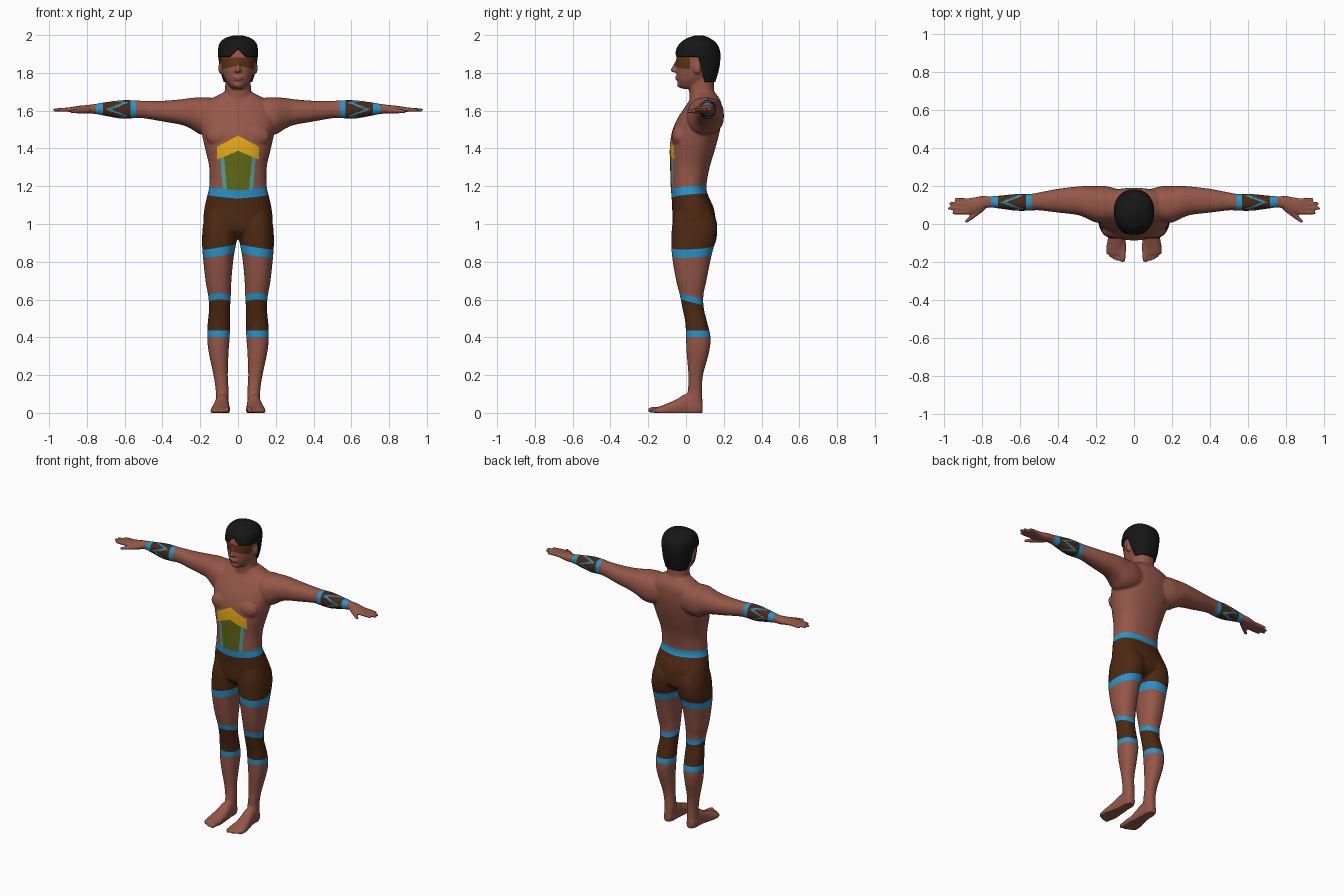
import bpy, bmesh, math
from mathutils import Vector, Matrix

if "Cube" in bpy.data.objects:
    bpy.data.objects.remove(bpy.data.objects["Cube"])

COLOURS = {
    "skin": (0.30, 0.095, 0.065), "shorts_brown": (0.075, 0.022, 0.006),
    "band_blue": (0.02, 0.30, 0.60), "yellow": (0.80, 0.40, 0.01),
    "olive": (0.125, 0.14, 0.008), "teal": (0.08, 0.36, 0.34),
    "mask_brown": (0.12, 0.035, 0.008), "hair_black": (0.008, 0.008, 0.008),
}
NAMES = list(COLOURS)
MATS = []
for name, c in COLOURS.items():
    m = bpy.data.materials.new(name)
    m.diffuse_color = (*c, 1)
    m.use_nodes = True
    m.node_tree.nodes["Principled BSDF"].inputs["Base Color"].default_value = m.diffuse_color
    MATS.append(m)


def loft(bm, axis, rows, s=1, n=32, steps=5, e=2.25):
    """Skin along an axis; row = (t, u_min, u_max, v_min, v_max)."""
    rows = [Vector(r) for r in rows]
    path = []
    for i in range(len(rows) - 1):
        p0, p1 = rows[max(i - 1, 0)], rows[i]
        p2, p3 = rows[i + 1], rows[min(i + 2, len(rows) - 1)]
        for k in range(steps):
            t = k / steps
            path.append(0.5 * (2 * p1 + (p2 - p0) * t + (2 * p0 - 5 * p1 + 4 * p2 - p3) * t ** 2
                               + (3 * p1 - p0 - 3 * p2 + p3) * t ** 3))
    path.append(rows[-1])
    rings = []
    for t, u0, u1, v0, v1 in path:
        ring = []
        for j in range(n):
            a = 2 * math.pi * j / n
            c, d = math.cos(a), math.sin(a)
            u = (u0 + u1) / 2 + (u1 - u0) / 2 * math.copysign(abs(c) ** (2 / e), c)
            v = (v0 + v1) / 2 + (v1 - v0) / 2 * math.copysign(abs(d) ** (2 / e), d)
            x, y, z = {"x": (t, u, v), "y": (u, t, v), "z": (u, v, t)}[axis]
            ring.append(bm.verts.new((x * s, y, z)))
        rings.append(ring)
    for a, b in zip(rings, rings[1:]):
        for j in range(n):
            bm.faces.new((a[j], a[(j + 1) % n], b[(j + 1) % n], b[j]))
    bm.faces.new(rings[0])
    bm.faces.new(rings[-1])


def sym(rows):
    """Rows (z, half_width, y_front, y_back) centred on x = 0."""
    return [(z, -w, w, f, b) for z, w, f, b in rows]


def blob(bm, c, r, rot=None):
    m = Matrix.Translation(c) @ (rot or Matrix()) @ Matrix.Diagonal((*r, 1))
    bmesh.ops.create_uvsphere(bm, u_segments=20, v_segments=14, radius=1, matrix=m)


def rod(bm, p, q, r1, r2):
    """Round-ended digit."""
    p, q = Vector(p), Vector(q)
    d = q - p
    m = Matrix.Translation((p + q) / 2) @ d.to_track_quat("Z", "Y").to_matrix().to_4x4()
    bmesh.ops.create_cone(bm, cap_ends=True, segments=16, radius1=r1, radius2=r2, depth=d.length, matrix=m)
    blob(bm, p, (r1,) * 3)
    blob(bm, q, (r2,) * 3)


def level(p, plane):
    a, b, c, d = plane          # plane mirrored in x: a|x| + by + cz = d
    return a * abs(p.x) + b * p.y + c * p.z - d


def cut(bm, plane, test=lambda p: True):
    """Cut clean edges along a mirrored plane."""
    a, b, c, d = plane
    for s in (1, -1):
        faces = [f for f in bm.faces if f.verts[0].co.x * s > -0.02
                 and abs(level(f.verts[0].co, plane)) < 0.03 and test(f.verts[0].co)]
        geom = set(faces)
        for f in faces:
            geom.update(f.verts)
            geom.update(f.edges)
        no = Vector((a * s, b, c))
        bmesh.ops.bisect_plane(bm, geom=list(geom), plane_no=no,
                               plane_co=no * (d / no.length_squared), dist=1e-5)
        if a == 0:
            # an unmirrored plane still needs the other half cut
            continue


def make(name, bm):
    bmesh.ops.recalc_face_normals(bm, faces=bm.faces)
    me = bpy.data.meshes.new(name)
    bm.to_mesh(me)
    bm.free()
    for m in MATS:
        me.materials.append(m)
    ob = bpy.data.objects.new(name, me)
    bpy.context.collection.objects.link(ob)
    return ob


# ---- body volumes ----
bm = bmesh.new()
# torso and neck
loft(bm, "z", sym([(0.92, .08, -.02, .10), (0.96, .15, -.062, .15), (1.0, .182, -.072, .158),
                   (1.08, .178, -.073, .148), (1.15, .163, -.077, .118), (1.2, .152, -.081, .108),
                   (1.3, .152, -.084, .125), (1.4, .174, -.086, .155), (1.48, .192, -.076, .176),
                   (1.55, .20, -.05, .188), (1.61, .195, -.012, .19), (1.645, .175, .012, .185),
                   (1.672, .125, .025, .172), (1.70, .07, .03, .15)]), n=48)
loft(bm, "z", sym([(1.6, .08, .02, .16), (1.68, .071, .018, .152), (1.73, .068, .015, .148),
                   (1.79, .066, .02, .15)]))
# head, nose, lips, brow
loft(bm, "z", sym([(1.716, .026, -.022, .05), (1.73, .046, -.036, .09), (1.765, .07, -.046, .13),
                   (1.81, .085, -.049, .155), (1.86, .093, -.052, .165), (1.91, .094, -.046, .165),
                   (1.955, .08, -.018, .14), (1.98, .04, .03, .1)]))
rod(bm, (0, -.05, 1.855), (0, -.068, 1.815), .009, .013)
blob(bm, (0, -.054, 1.81), (.02, .016, .01))
blob(bm, (0, -.047, 1.779), (.027, .012, .006))
blob(bm, (0, -.045, 1.767), (.024, .012, .007))
blob(bm, (0, -.034, 1.738), (.026, .014, .016))
for s in (1, -1):
    blob(bm, (s * .092, .06, 1.825), (.012, .02, .033))
    blob(bm, (s * .085, -.034, 1.465), (.085, .042, .06))       # chest
    blob(bm, (s * .088, .098, .985), (.085, .068, .09))         # buttock
    # arm and palm
    loft(bm, "x", [(.04, .05, .17, 1.50, 1.64), (.14, .01, .198, 1.475, 1.668),
                   (.2, .008, .2, 1.475, 1.67), (.25, .03, .2, 1.505, 1.667),
                   (.3, .048, .197, 1.525, 1.66), (.4, .06, .185, 1.543, 1.652),
                   (.5, .072, .166, 1.56, 1.652), (.55, .07, .158, 1.56, 1.655),
                   (.62, .07, .158, 1.558, 1.655), (.7, .08, .15, 1.572, 1.645),
                   (.76, .087, .146, 1.583, 1.635), (.8, .075, .148, 1.584, 1.63),
                   (.84, .057, .14, 1.587, 1.626), (.88, .052, .136, 1.591, 1.62),
                   (.905, .056, .132, 1.595, 1.616)], s)
    # fingers and thumb
    for y0, y1, tip in ((.124, .13, .938), (.104, .107, .965), (.083, .083, .972), (.062, .058, .948)):
        rod(bm, (s * .87, y0, 1.607), (s * tip, y1, 1.604), .0125, .009)
    rod(bm, (s * .80, .085, 1.602), (s * .845, .045, 1.598), .019, .014)
    rod(bm, (s * .845, .045, 1.598), (s * .882, .014, 1.595), .014, .009)
    # leg
    loft(bm, "z", [(1.08, .04, .165, -.05, .13), (1.0, .004, .184, -.072, .162),
                   (.93, .004, .19, -.077, .163), (.87, .015, .189, -.077, .145),
                   (.8, .026, .183, -.07, .128), (.7, .035, .172, -.052, .108),
                   (.62, .038, .158, -.032, .092), (.55, .042, .153, -.018, .095),
                   (.48, .042, .16, -.004, .112), (.4, .044, .163, .0, .13),
                   (.32, .05, .155, .003, .122), (.2, .054, .13, .013, .09),
                   (.12, .05, .118, .01, .085), (.06, .05, .118, .0, .087),
                   (.02, .055, .113, .0, .085)], s)
    # foot and toes
    loft(bm, "y", [(.088, .065, .105, .0, .05), (.06, .052, .118, -.02, .085),
                   (0, .048, .122, -.02, .1), (-.05, .045, .132, -.02, .072),
                   (-.1, .044, .142, -.02, .05), (-.14, .046, .145, -.015, .034),
                   (-.16, .052, .135, -.005, .028)], s)
    for x0, tip, r in ((.06, -.187, .015), (.085, -.185, .0105), (.105, -.177, .010),
                       (.122, -.166, .0095), (.137, -.152, .009)):
        rod(bm, (s * (x0 - .003), -.11, r + .005), (s * x0, tip, r), r + .002, r)
body = make("body", bm)

# fuse into one smooth skin
rm = body.modifiers.new("fuse", "REMESH")
rm.mode, rm.voxel_size = "VOXEL", 0.006
sm = body.modifiers.new("relax", "SMOOTH")
sm.factor, sm.iterations = 0.5, 5
skin = bpy.data.meshes.new_from_object(body.evaluated_get(bpy.context.evaluated_depsgraph_get()))
body.modifiers.clear()
body.data = skin
skin.materials.clear()
for m in MATS:
    skin.materials.append(m)

# ---- painted clothing: planes cut into the skin, then coloured ----
BELT = [(-.08, -.1, 1, d) for d in (1.142, 1.186)]
HEM = [(.16, -.05, 1, d) for d in (.85, .895)]
KNEE = [(0, .25, 1, d) for d in (.405, .437, .593, .625)]
KNEE[0], KNEE[1] = (0, 0, 1, .403), (0, 0, 1, .437)
CUFF = [(1, 0, 0, d) for d in (.54, .568, .715, .752)]
CHEST = [(.53, 0, 1, 1.468), (.42, 0, 1, 1.387), (1, 0, -.09, -.048), (1, 0, -.09, -.027), (1, 0, 0, .11)]
MASK = [(0, 0, 1, 1.882), (.25, 0, 1, 1.84), (0, 1, 0, .02)]

bm = bmesh.new()
bm.from_mesh(skin)
for v in bm.verts:
    v.co.z = max(v.co.z, 0)
for pl in BELT + HEM + KNEE:
    cut(bm, pl, lambda p: p.z < 1.3)
for pl in CUFF:
    cut(bm, pl)
for pl in CHEST:
    cut(bm, pl, lambda p: p.y < 0 and 1.1 < p.z < 1.5)
for pl in MASK:
    cut(bm, pl, lambda p: p.z > 1.78)


def paint(p):
    def over(pl):
        return level(p, pl) > 0
    x, y, z = abs(p.x), p.y, p.z
    if x > .5:                                   # forearm guards with zigzag
        if not (over(CUFF[0]) and not over(CUFF[3])):
            return "skin"
        if not over(CUFF[1]) or over(CUFF[2]):
            return "band_blue"
        w = (math.atan2(z - 1.607, y - .115) / (2 * math.pi) * 4) % 1
        return "band_blue" if abs(x - .595 - .19 * abs(w - .5)) < .014 else "shorts_brown"
    if z > 1.78:
        return "mask_brown" if over(MASK[1]) and not over(MASK[0]) and not over(MASK[2]) else "skin"
    if over(BELT[1]):                            # chest emblem
        if y > -.02 or over(CHEST[0]) or over(CHEST[4]):
            return "skin"
        if over(CHEST[1]):
            return "yellow"
        return "skin" if over(CHEST[3]) else "teal" if over(CHEST[2]) else "olive"
    if over(BELT[0]):
        return "band_blue"
    if over(HEM[0]):
        return "shorts_brown" if over(HEM[1]) else "band_blue"
    if over(KNEE[0]) and not over(KNEE[3]):      # knee guards
        return "shorts_brown" if over(KNEE[1]) and not over(KNEE[2]) else "band_blue"
    return "skin"


for f in bm.faces:
    f.smooth = True
    f.material_index = NAMES.index(paint(f.calc_center_median()))
bm.to_mesh(skin)
bm.free()

# ---- hair cap ----
bm = bmesh.new()
loft(bm, "z", sym([(1.735, .07, .04, .15), (1.80, .091, -.02, .17), (1.85, .1, -.056, .18),
                   (1.91, .106, -.056, .181), (1.955, .098, -.034, .163), (1.983, .07, .005, .128),
                   (1.999, .022, .05, .09)]), n=64, steps=8)
LINE = [(0, 0, 1, 1.885), (0, 1, .26, .555), (1, 0, 1, 1.93), (0, 0, 1, 1.752)]
for pl in LINE:
    cut(bm, pl)
bald = []
for f in bm.faces:
    c = f.calc_center_median()
    f.smooth = True
    f.material_index = NAMES.index("hair_black")
    over = [level(c, pl) > 0 for pl in LINE]
    if not over[3] or not (over[0] or over[1]) or (c.y < 0 and not over[2]):
        bald.append(f)
bmesh.ops.delete(bm, geom=bald, context="FACES")
hair = make("hair", bm)
so = hair.modifiers.new("thickness", "SOLIDIFY")
so.thickness, so.offset = 0.014, -1
